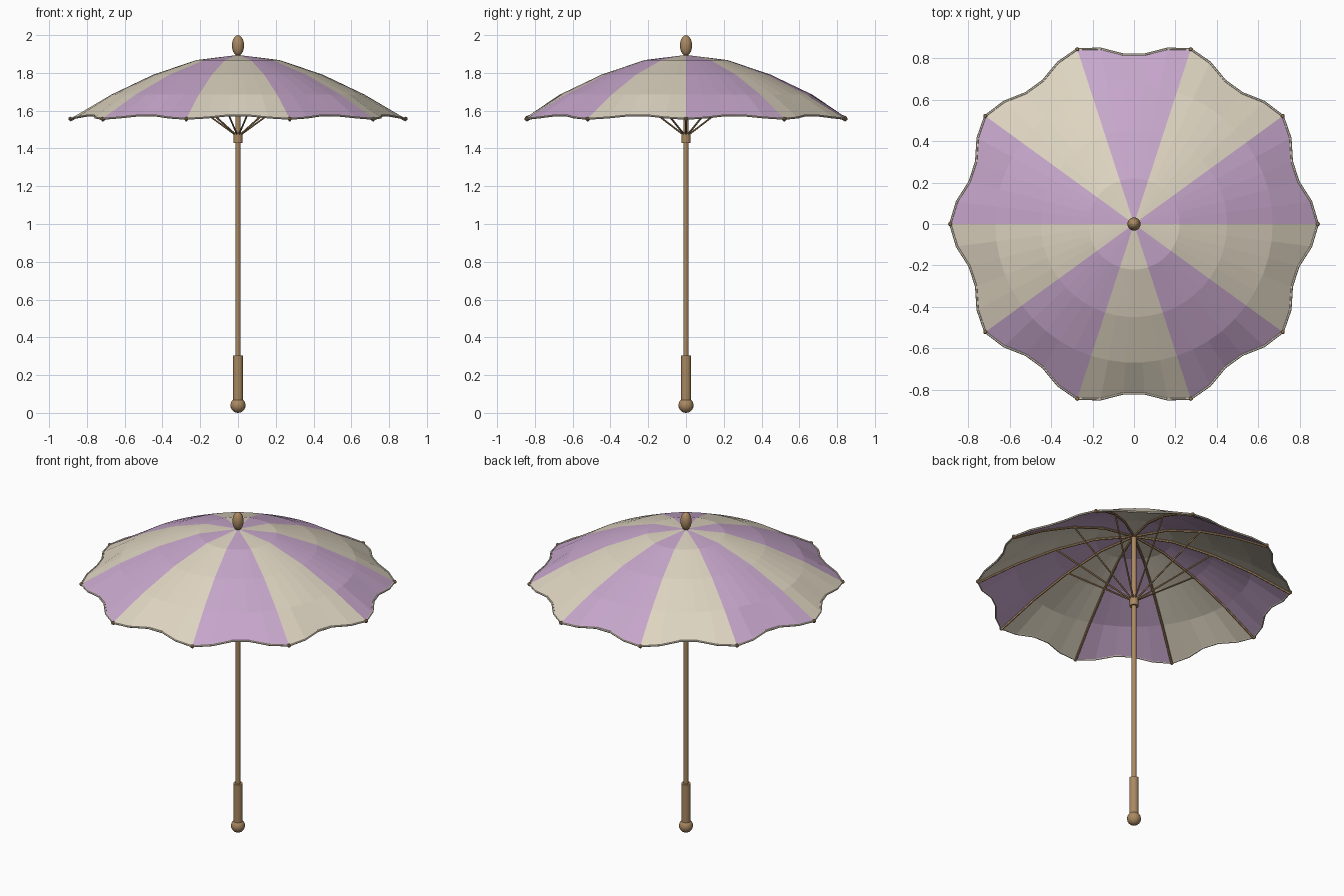
import bpy
from math import sin, cos, pi
from mathutils import Vector

if "Cube" in bpy.data.objects:
    bpy.data.objects.remove(bpy.data.objects["Cube"])

RIBS, SEGS = 10, 5
# Canopy profile along a rib: radius, height
PROFILE = [(0, 1.895), (0.22, 1.868), (0.45, 1.79), (0.67, 1.685), (0.888, 1.557)]


def material(name, rgb):
    m = bpy.data.materials.new(name)
    m.use_nodes = True
    m.diffuse_color = (*rgb, 1)
    m.node_tree.nodes["Principled BSDF"].inputs["Base Color"].default_value = (*rgb, 1)
    return m


lilac = material("lilac cloth", (0.57, 0.385, 0.60))
cream = material("cream cloth", (0.73, 0.66, 0.53))
wood = material("warm wood", (0.40, 0.25, 0.12))


def polar(r, a, z):
    return Vector((r * cos(a), r * sin(a), z))


def finish(name, mat, smooth=True):
    ob = bpy.context.object
    ob.name = name
    ob.data.materials.append(mat)
    if smooth:
        bpy.ops.object.shade_smooth_by_angle()
    return ob


def rod(name, r, z0, z1, sides=16):
    bpy.ops.mesh.primitive_cylinder_add(vertices=sides, radius=r, depth=z1 - z0,
                                        location=(0, 0, (z0 + z1) / 2))
    return finish(name, wood)


def ball(name, r, loc, stretch=1, segments=20):
    bpy.ops.mesh.primitive_uv_sphere_add(segments=segments, ring_count=segments // 2,
                                         radius=r, location=loc)
    bpy.context.object.scale.z = stretch
    return finish(name, wood)


def tube(name, points, r, mat, closed=False):
    cu = bpy.data.curves.new(name, "CURVE")
    cu.dimensions = "3D"
    cu.bevel_depth, cu.bevel_resolution = r, 1
    cu.use_fill_caps = not closed
    sp = cu.splines.new("POLY")
    sp.points.add(len(points) - 1)
    for p, co in zip(sp.points, points):
        p.co = (*co, 1)
    sp.use_cyclic_u = closed
    ob = bpy.data.objects.new(name, cu)
    bpy.context.collection.objects.link(ob)
    bpy.ops.object.select_all(action="DESELECT")
    ob.select_set(True)
    bpy.context.view_layer.objects.active = ob
    bpy.ops.object.convert(target="MESH")
    return finish(name, mat)


# Canopy: striped panels, scalloped at the rim
COUNT = RIBS * SEGS
verts, faces = [polar(0, 0, PROFILE[0][1])], []
for ring, (r, z) in enumerate(PROFILE[1:], 1):
    at_rim = ring == len(PROFILE) - 1
    for i in range(COUNT):
        bay = sin(pi * (i % SEGS) / SEGS) ** 2 if at_rim else 0
        verts.append(polar(r - 0.075 * bay, 2 * pi * i / COUNT, z + 0.02 * bay))
for i in range(COUNT):
    j = (i + 1) % COUNT
    faces.append((0, 1 + i, 1 + j))
    for ring in range(len(PROFILE) - 2):
        a, b = 1 + ring * COUNT, 1 + (ring + 1) * COUNT
        faces.append((a + i, b + i, b + j, a + j))
mesh = bpy.data.meshes.new("canopy")
mesh.from_pydata(verts, [], faces)
mesh.materials.append(lilac)
mesh.materials.append(cream)
per_segment = len(PROFILE) - 1
for k, f in enumerate(mesh.polygons):
    f.material_index = (k // per_segment // SEGS) % 2
canopy = bpy.data.objects.new("canopy", mesh)
bpy.context.collection.objects.link(canopy)
thick = canopy.modifiers.new("cloth thickness", "SOLIDIFY")
thick.thickness = 0.004

# Hem around the rim
tube("canopy_hem", verts[-COUNT:], 0.006, cream, closed=True)

# Ribs, stretchers and rib tips
for k in range(RIBS):
    a = 2 * pi * k / RIBS
    rib = [polar(max(r, 0.01), a, z - 0.009) for r, z in PROFILE]
    tube(f"rib_{k}", rib, 0.007, wood)
    tube(f"stretcher_{k}", [polar(0.018, a, 1.475), polar(0.44, a, 1.782)], 0.005, wood)
    ball(f"rib_tip_{k}", 0.011, polar(*(PROFILE[-1][0], a, PROFILE[-1][1])), segments=10)

# Shaft, runner, handle and finial
rod("shaft", 0.014, 0.05, 1.9)
rod("runner", 0.025, 1.43, 1.485)
rod("handle_grip", 0.027, 0.05, 0.305)
ball("handle_knob", 0.04, (0, 0, 0.04))
ball("finial", 0.032, (0, 0, 1.945), stretch=1.72)
